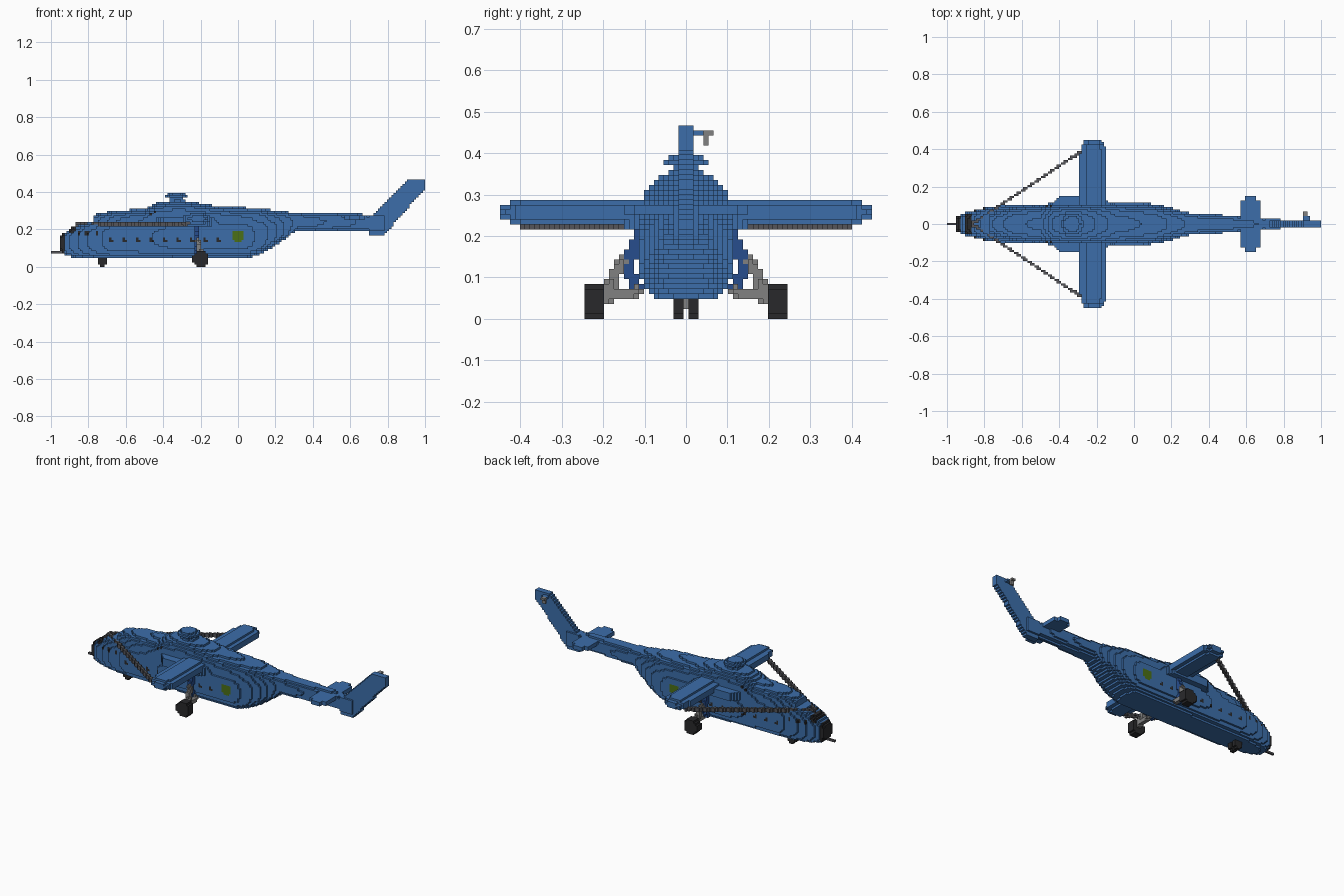
import bpy, bmesh, math
from mathutils import Vector

cube = bpy.data.objects.get("Cube")
if cube:
    bpy.data.objects.remove(cube)

V = 2 / 167  # edge length of one block


def material(name, rgb):
    m = bpy.data.materials.new(name)
    m.use_nodes = True
    col = (*rgb, 1)
    m.diffuse_color = col
    bsdf = next(n for n in m.node_tree.nodes if n.type == 'BSDF_PRINCIPLED')
    bsdf.inputs["Base Color"].default_value = col
    return m


BLUE = material("body blue", (0.045, 0.155, 0.40))
NAVY = material("dark blue", (0.02, 0.075, 0.27))
BLACK = material("black", (0.022, 0.022, 0.024))
GREY = material("grey metal", (0.22, 0.22, 0.22))
DARK = material("dark grey", (0.09, 0.09, 0.10))
GREEN = material("roundel green", (0.07, 0.16, 0.008))

SIDES = [  # outward step and the four corners of each block face
    ((1, 0, 0), ((1, 0, 0), (1, 1, 0), (1, 1, 1), (1, 0, 1))),
    ((-1, 0, 0), ((0, 0, 0), (0, 0, 1), (0, 1, 1), (0, 1, 0))),
    ((0, 1, 0), ((0, 1, 0), (0, 1, 1), (1, 1, 1), (1, 1, 0))),
    ((0, -1, 0), ((0, 0, 0), (1, 0, 0), (1, 0, 1), (0, 0, 1))),
    ((0, 0, 1), ((0, 0, 1), (1, 0, 1), (1, 1, 1), (0, 1, 1))),
    ((0, 0, -1), ((0, 0, 0), (0, 1, 0), (1, 1, 0), (1, 0, 0))),
]


def blocks(name, lo, hi, inside, mats, paint=None):
    """Fill a shape with blocks and keep only the outer faces."""
    org = (-1, -V / 2, 0)
    rng = [range(math.floor((lo[a] - org[a]) / V) - 1,
                 math.ceil((hi[a] - org[a]) / V) + 1) for a in range(3)]

    def centre(c):
        return [org[a] + (c[a] + 0.5) * V for a in range(3)]
    cells = {(i, j, k) for i in rng[0] for j in rng[1] for k in rng[2]
             if inside(*centre((i, j, k)))}
    bm = bmesh.new()
    verts = {}
    for c in cells:
        idx = paint(*centre(c)) if paint else 0
        for step, corners in SIDES:
            if tuple(c[a] + step[a] for a in range(3)) in cells:
                continue
            loop = []
            for q in corners:
                key = tuple(c[a] + q[a] for a in range(3))
                if key not in verts:
                    verts[key] = bm.verts.new([org[a] + key[a] * V for a in range(3)])
                loop.append(verts[key])
            bm.faces.new(loop).material_index = idx
    me = bpy.data.meshes.new(name)
    bm.to_mesh(me)
    bm.free()
    for m in mats:
        me.materials.append(m)
    ob = bpy.data.objects.new(name, me)
    bpy.context.collection.objects.link(ob)
    return ob


def loft(stations, power):
    """Stations are (x, bottom, top, half width)."""
    def inside(x, y, z):
        for a, b in zip(stations, stations[1:]):
            if a[0] <= x <= b[0]:
                t = (x - a[0]) / (b[0] - a[0])
                bot, top, w = (a[n] + (b[n] - a[n]) * t for n in (1, 2, 3))
                u = abs(z - (bot + top) / 2) / ((top - bot) / 2)
                return u ** power + (abs(y) / w) ** power <= 1
        return False
    return inside


def box(name, lo, hi, mat):
    return blocks(name, lo, hi, lambda *p: all(lo[a] <= p[a] <= hi[a] for a in range(3)), [mat])


def rod(name, a, b, r, mat):
    a, b = Vector(a), Vector(b)
    d = b - a

    def inside(*p):
        p = Vector(p)
        t = max(0, min(1, (p - a).dot(d) / d.length_squared))
        return (p - a - d * t).length <= r
    lo = [min(a[i], b[i]) - r for i in range(3)]
    hi = [max(a[i], b[i]) + r for i in range(3)]
    return blocks(name, lo, hi, inside, [mat])


def wheel(name, x, y0, y1, r, mat):
    return blocks(name, (x - r, y0, 0), (x + r, y1, 2 * r),
                  lambda px, y, z: y0 <= y <= y1 and math.hypot(px - x, z - r) <= r, [mat])


# Lower hull with nose glazing, portholes and roundels
hull = [(-0.955, 0.095, 0.16, 0.035), (-0.93, 0.065, 0.18, 0.05), (-0.88, 0.052, 0.215, 0.067),
        (-0.8, 0.047, 0.238, 0.085), (-0.7, 0.047, 0.25, 0.1), (-0.3, 0.047, 0.27, 0.113),
        (0.05, 0.047, 0.27, 0.112), (0.12, 0.068, 0.27, 0.104), (0.2, 0.112, 0.27, 0.087),
        (0.3, 0.185, 0.27, 0.056)]
portholes = [-0.68 + 0.072 * n for n in range(9)]


def hull_paint(x, y, z):
    if x < -0.93 or (-0.905 < x < -0.865 and z > 0.175 and abs(y) < 0.05):
        return 1
    if any(math.hypot(x - p, z - 0.14) < 0.0125 for p in portholes):
        return 1
    if any(math.hypot(x - p, z - 0.18) < 0.0125 for p in (-0.85, -0.81, -0.755)):
        return 1
    return 2 if math.hypot(x, z - 0.165) < 0.032 and abs(y) > 0.07 else 0


blocks("lower_hull", (-0.96, -0.12, 0.04), (0.31, 0.12, 0.28), loft(hull, 3.6),
       [BLUE, BLACK, GREEN], hull_paint)

# Engine deck flowing into the tail boom
deck = [(-0.77, 0.19, 0.28, 0.055), (-0.65, 0.16, 0.303, 0.085), (-0.5, 0.15, 0.308, 0.1),
        (-0.44, 0.14, 0.342, 0.105), (-0.32, 0.13, 0.36, 0.108), (-0.2, 0.13, 0.34, 0.11),
        (-0.1, 0.14, 0.323, 0.108), (0.12, 0.16, 0.314, 0.095), (0.2, 0.175, 0.302, 0.078),
        (0.3, 0.192, 0.29, 0.058), (0.55, 0.197, 0.286, 0.043), (0.76, 0.197, 0.278, 0.025)]
blocks("engine_deck_and_boom", (-0.77, -0.12, 0.12), (0.77, 0.12, 0.37), loft(deck, 2.4), [BLUE])

# Swept tail fin
blocks("tail_fin", (0.69, -0.02, 0.17), (1, 0.02, 0.46),
       lambda x, y, z: abs(y) < 0.019 and 0.17 < z < 0.462 and x < 1
       and max(0.70, 0.715 + (z - 0.27) * 1.0) < x < 0.79 + (z - 0.18) * 0.88, [BLUE])
box("fin_root", (0.7, -0.028, 0.195), (0.79, 0.028, 0.27), BLUE)

# Tail rotor stub on the left side
box("tail_rotor_hub", (0.905, 0.012, 0.44), (0.935, 0.045, 0.46), BLUE)
box("tail_rotor_cap", (0.905, 0.04, 0.445), (0.93, 0.066, 0.46), GREY)
box("tail_rotor_link", (0.905, 0.04, 0.423), (0.93, 0.053, 0.45), GREY)

# Main rotor head
box("rotor_mast", (-0.36, -0.03, 0.34), (-0.29, 0.03, 0.375), BLUE)
blocks("rotor_head", (-0.4, -0.06, 0.36), (-0.26, 0.06, 0.4),
       lambda x, y, z: 0.37 < z < 0.4 and math.hypot(x + 0.33, y) < (0.057 if z < 0.384 else 0.043),
       [BLUE])


# Wings with rounded tips
def wing(x, y, z):
    s = abs(y)
    if s > 0.452:
        return False
    t = max(0, (s - 0.36) / 0.095)
    half = 0.07 * math.sqrt(max(0, 1 - 0.75 * t * t))
    thick = 0.026 if s < 0.425 else 0.014
    u = abs(x + 0.218) / half
    return u < 1 and abs(z - 0.257) < thick * (1 if u < 0.6 else 0.55)


blocks("wings", (-0.3, -0.46, 0.22), (-0.13, 0.46, 0.29), wing, [BLUE])

# Wing root fairings
blocks("wing_root_fairings", (-0.44, -0.16, 0.2), (-0.12, 0.16, 0.28),
       lambda x, y, z: abs(y) < 0.15 and -0.435 < x < -0.125 and abs(z - 0.24) < 0.021
       and abs(y) < 0.11 + 0.9 * min(x + 0.435, -0.125 - x), [BLUE])

# Tailplane
blocks("tailplane", (0.55, -0.15, 0.24), (0.7, 0.15, 0.28),
       lambda x, y, z: abs(y) < 0.15 and 0.252 < z < 0.277
       and abs(x - 0.623) < (0.053 if abs(y) < 0.12 else 0.035), [BLUE])

# Thin nose probe
rod("nose_probe", (-0.995, 0, 0.078), (-0.9, 0, 0.078), V * 0.7, DARK)

# Nose wheel strut
rod("nose_strut", (-0.725, 0, 0.024), (-0.725, 0, 0.06), V * 0.6, GREY)

# Mirrored parts
for side, s in (("left", 1), ("right", -1)):
    def span(a, b):
        return min(a * s, b * s), max(a * s, b * s)
    y0, y1 = span(0.2, 0.246)
    wheel(side + "_main_wheel", -0.2, y0, y1, 0.043, BLACK)
    y0, y1 = span(0.006, 0.03)
    wheel(side + "_nose_wheel", -0.725, y0, y1, 0.026, BLACK)
    # Landing gear
    rod(side + "_axle_arm", (-0.2, 0.12 * s, 0.066), (-0.2, 0.2 * s, 0.05), 0.014, GREY)
    rod(side + "_shock_strut", (-0.215, 0.155 * s, 0.14), (-0.2, 0.19 * s, 0.06), 0.014, GREY)
    rod(side + "_gear_brace_upper", (-0.22, 0.11 * s, 0.21), (-0.22, 0.142 * s, 0.13), 0.016, NAVY)
    rod(side + "_gear_brace_lower", (-0.22, 0.142 * s, 0.13), (-0.22, 0.115 * s, 0.07), 0.014, NAVY)
    # Brace rod from the nose to the wing
    rod(side + "_wing_rod", (-0.86, 0.005 * s, 0.228), (-0.27, 0.395 * s, 0.228), V * 0.75, DARK)
    # Engine exhaust
    y0, y1 = span(0.06, 0.102)
    blocks(side + "_exhaust", (-0.48, y0, 0.25), (-0.37, y1, 0.3),
           lambda x, y, z: y0 < y < y1 and ((x + 0.425) / 0.047) ** 2 + ((z - 0.278) / 0.02) ** 2 < 1,
           [BLACK])
